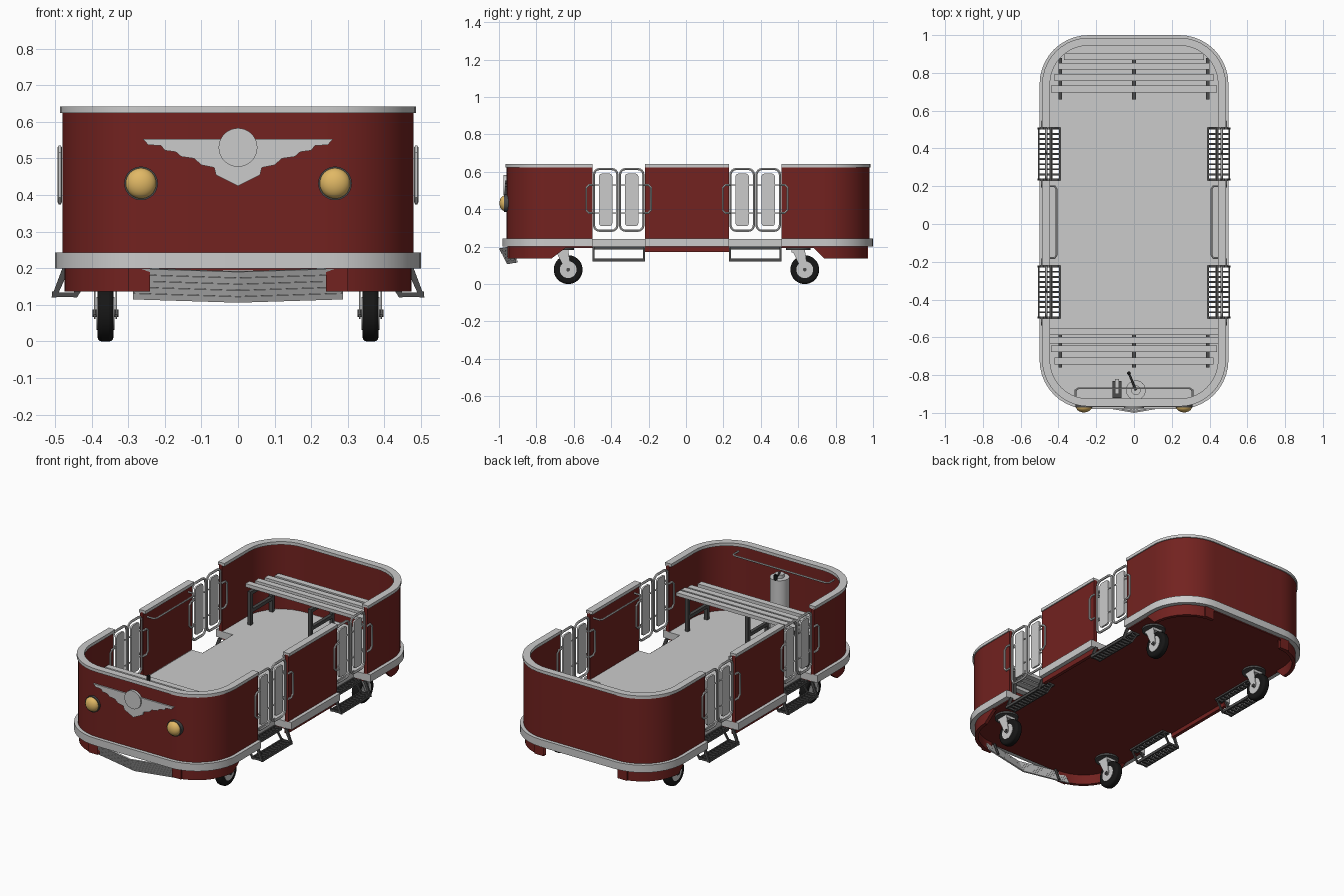
import bpy, bmesh
from math import sin, cos, pi, radians
from mathutils import Vector

if "Cube" in bpy.data.objects:
    bpy.data.objects.remove(bpy.data.objects["Cube"])


def material(name, rgb):
    m = bpy.data.materials.new(name)
    m.diffuse_color = (*rgb, 1)
    m.use_nodes = True
    m.node_tree.nodes["Principled BSDF"].inputs["Base Color"].default_value = m.diffuse_color
    return m


RED = material("red_paint", (0.17, 0.016, 0.014))
DARK = material("dark_steel", (0.07, 0.07, 0.07))
BLACK = material("rubber", (0.008, 0.008, 0.008))
AMBER = material("amber_glass", (0.75, 0.48, 0.13))


def finish(ob, mat, smooth=True):
    if mat:
        ob.data.materials.clear()
        ob.data.materials.append(mat)
    if smooth:
        bpy.ops.object.select_all(action='DESELECT')
        ob.select_set(True)
        bpy.context.view_layer.objects.active = ob
        bpy.ops.object.shade_smooth_by_angle(angle=radians(35))
    return ob


def mesh(name, verts, faces, mat=None, smooth=False):
    me = bpy.data.meshes.new(name)
    me.from_pydata(verts, [], faces)
    bm = bmesh.new()
    bm.from_mesh(me)
    bmesh.ops.recalc_face_normals(bm, faces=bm.faces)
    bm.to_mesh(me)
    bm.free()
    ob = bpy.data.objects.new(name, me)
    bpy.context.collection.objects.link(ob)
    return finish(ob, mat, smooth)


def prism(name, pts, a, b, axis='Z', mat=None):
    put = {'Z': lambda u, v, w: (u, v, w), 'Y': lambda u, v, w: (u, w, v), 'X': lambda u, v, w: (w, u, v)}[axis]
    n = len(pts)
    verts = [put(u, v, w) for w in (a, b) for u, v in pts]
    faces = [list(range(n)), list(range(n, 2 * n))]
    faces += [(i, (i + 1) % n, n + (i + 1) % n, n + i) for i in range(n)]
    return mesh(name, verts, faces, mat)


def box(name, x, y, z, mat=None):
    return prism(name, [(x[0], y[0]), (x[1], y[0]), (x[1], y[1]), (x[0], y[1])], z[0], z[1], 'Z', mat)


def sweep(name, outer, inner, z0, z1, mat=None):
    n = len(outer)
    lows = z0 if isinstance(z0, list) else [z0] * n
    verts, faces = [], [(0, 1, 2, 3), tuple(4 * n - 4 + k for k in range(4))]
    for (ox, oy), (ix, iy), lo in zip(outer, inner, lows):
        verts += [(ox, oy, lo), (ix, iy, lo), (ix, iy, z1), (ox, oy, z1)]
    for i in range(n - 1):
        for k in range(4):
            faces.append((4 * i + k, 4 * i + (k + 1) % 4, 4 * i + 4 + (k + 1) % 4, 4 * i + 4 + k))
    return mesh(name, verts, faces, mat, True)


def tube(name, pts, r, cyclic=False, mat=None):
    cu = bpy.data.curves.new(name, 'CURVE')
    cu.dimensions = '3D'
    cu.bevel_depth, cu.bevel_resolution, cu.use_fill_caps = r, 1, True
    sp = cu.splines.new('POLY')
    sp.points.add(len(pts) - 1)
    for p, co in zip(sp.points, pts):
        p.co = (*co, 1)
    sp.use_cyclic_u = cyclic
    ob = bpy.data.objects.new(name, cu)
    bpy.context.collection.objects.link(ob)
    bpy.ops.object.select_all(action='DESELECT')
    ob.select_set(True)
    bpy.context.view_layer.objects.active = ob
    bpy.ops.object.convert(target='MESH')
    return finish(bpy.context.object, mat)


def cylinder(name, a, b, r, mat=None, n=32):
    a, b = Vector(a), Vector(b)
    bpy.ops.mesh.primitive_cylinder_add(vertices=n, radius=r, depth=(b - a).length, location=(a + b) / 2,
                                        rotation=(b - a).to_track_quat('Z', 'Y').to_euler())
    bpy.context.object.name = name
    return finish(bpy.context.object, mat)


def round_rect(u0, u1, v0, v1, r, n=4):
    out = []
    for cu, cv, q in ((u1 - r, v1 - r, 0), (u0 + r, v1 - r, 1), (u0 + r, v0 + r, 2), (u1 - r, v0 + r, 3)):
        out += [(cu + r * cos((q + i / n) * pi / 2), cv + r * sin((q + i / n) * pi / 2)) for i in range(n + 1)]
    return out


# plan outline: corner arc of one end, inset by d
R, HX, YE = 0.24, 0.48, {-1: 0.96, 1: 0.98}


def corner(end, d):
    return [(HX - R + (R - d) * cos(a), end * (YE[end] - R + (R - d) * sin(a)))
            for a in (i * pi / 20 for i in range(11))]


def u_path(end, d):
    half = [(HX - d, -0.5 if end < 0 else 0.51)] + corner(end, d)
    return half + [(-x, y) for x, y in reversed(half)]


# body shell, belt and top rail
for part, do, di, z0, z1, mat in (("wall", 0, 0.02, 0.24, 0.63, RED), ("belt", -0.02, 0.02, 0.2, 0.243, None),
                                  ("top_rail", -0.006, 0.035, 0.624, 0.642, None)):
    for end, tag in ((-1, "front"), (1, "rear")):
        sweep(f"{tag}_{part}", u_path(end, do), u_path(end, di), z0, z1, mat)
    for s in (-1, 1):
        box(f"side_{part}", sorted((s * (HX - do), s * (HX - di))), (-0.22, 0.23), (z0, z1), mat)

# floor with door notches and red underside
front, rear = u_path(-1, 0.01), u_path(1, 0.01)
left = [(-0.39, -0.5), (-0.39, -0.22), (-0.47, -0.22), (-0.47, 0.23), (-0.39, 0.23), (-0.39, 0.51)]
outline = front + left + rear[::-1] + [(-x, y) for x, y in left[::-1]]
prism("floor", outline, 0.2, 0.24)
prism("underside", outline, 0.194, 0.2, 'Z', RED)

# lower skirts
for s in (-1, 1):
    box("side_skirt", sorted((s * 0.455, s * 0.475)), (-0.22, 0.23), (0.17, 0.2), RED)
    for end, flat, tip in ((-1, 0.72, 0.64), (1, 0.81, 0.68)):
        rings = []
        for d in (0.006, 0.026):
            p = [(0.3, end * (YE[end] - d))] + corner(end, d)[::-1]
            if flat < YE[end] - R:
                p.append((HX - d, end * flat))
            p.append((HX - d, end * tip))
            rings.append([(s * x, y) for x, y in p])
        sweep("corner_skirt", *rings, [0.136] * (len(rings[0]) - 1) + [0.196], 0.2, RED)

# doors, door rails and steps
for s in (-1, 1):
    for y0, y1 in ((-0.5, -0.22), (0.23, 0.51)):
        m = (y0 + y1) / 2
        for a, b in ((y0 + 0.008, m - 0.007), (m + 0.007, y1 - 0.008)):
            tube("door_frame", [(s * 0.465, y, z) for y, z in round_rect(a, b, 0.285, 0.615, 0.03)], 0.007, True)
            prism("door_panel", round_rect(a + 0.027, b - 0.027, 0.31, 0.59, 0.015),
                  s * 0.46, s * 0.47, 'X')
            for z in (0.38, 0.53):
                for ya, yb in ((a, a + 0.03), (b - 0.03, b)):
                    tube("door_stay", [(s * 0.465, ya, z), (s * 0.465, yb, z)], 0.004)
        for x in (0.452, 0.487):
            for e, dy in ((y0, -1), (y1, 1)):
                tube("door_bracket", [(s * x, e - dy * 0.01, 0.53), (s * x, e + dy * 0.018, 0.53),
                                      (s * x, e + dy * 0.033, 0.515), (s * x, e + dy * 0.033, 0.395),
                                      (s * x, e + dy * 0.018, 0.38), (s * x, e - dy * 0.01, 0.38)], 0.006)
        for xa, xb, z in ((0.39, 0.44, 0.192), (0.44, 0.508, 0.128)):
            for x in (xa + 0.004, xb - 0.004):
                box("step_rail", (s * x - 0.004, s * x + 0.004), (y0, y1), (z - 0.008, z + 0.008), DARK)
            for i in range(11):
                y = y0 + 0.006 + i * (y1 - y0 - 0.012) / 10
                box("step_slat", sorted((s * xa, s * xb)), (y - 0.005, y + 0.005), (z - 0.006, z + 0.006), DARK)
        for y in (y0, y1 - 0.01):
            prism("step_bracket", [(s * x, z) for x, z in ((0.46, 0.2), (0.48, 0.2), (0.51, 0.12), (0.496, 0.12))],
                  y, y + 0.01, 'Y', DARK)
            prism("step_inner_bracket", [(s * x, z) for x, z in ((0.39, 0.2), (0.40, 0.2), (0.45, 0.12), (0.44, 0.12))],
                  y, y + 0.01, 'Y', DARK)

# benches
for slats, legs in ((((-0.57, 0.45), (-0.615, 0.45), (-0.66, 0.44), (-0.725, 0.42)), (-0.56, -0.76)),
                    (((0.885, 0.37), (0.835, 0.4), (0.775, 0.42), (0.715, 0.44)), (0.66, 0.88))):
    lo, hi = sorted(legs)
    for y, h in slats:
        box("bench_slat", (-h, h), (y - 0.018, y + 0.018), (0.435, 0.455))
    for x in (-0.39, 0, 0.39):
        for y in (lo + 0.01, hi - 0.01):
            box("bench_leg", (x - 0.01, x + 0.01), (y - 0.01, y + 0.01), (0.24, 0.435), DARK)
        for z in (0.425, 0.32):
            box("bench_crossbar", (x - 0.01, x + 0.01), (lo, hi), (z - 0.01, z + 0.01), DARK)

# inside grab rails
for s in (-1, 1):
    tube("side_grab_rail", [(s * x, y, 0.59) for x, y in round_rect(0.41, 0.46, -0.18, 0.2, 0.02)][5:] and
         [(s * 0.46, -0.18, 0.59), (s * 0.42, -0.18, 0.59), (s * 0.41, -0.165, 0.59),
          (s * 0.41, 0.185, 0.59), (s * 0.42, 0.2, 0.59), (s * 0.46, 0.2, 0.59)], 0.005)
tube("front_grab_rail", [(-0.31, -0.93, 0.59), (-0.31, -0.88, 0.59), (-0.295, -0.87, 0.59),
                         (0.295, -0.87, 0.59), (0.31, -0.88, 0.59), (0.31, -0.93, 0.59)], 0.005)

# driver controls
cylinder("controller", (0.01, -0.88, 0.24), (0.01, -0.88, 0.54), 0.052)
cylinder("controller_cap", (0.01, -0.88, 0.54), (0.01, -0.88, 0.56), 0.025)
tube("control_lever", [(0.01, -0.88, 0.565), (-0.025, -0.795, 0.57)], 0.006, False, DARK)
cylinder("lever_knob", (-0.027, -0.79, 0.565), (-0.027, -0.79, 0.595), 0.01, BLACK, 12)
box("pedal_box", (-0.115, -0.065), (-0.92, -0.83), (0.24, 0.27), DARK)
box("pedal", (-0.1, -0.08), (-0.9, -0.82), (0.27, 0.285))

# headlights
for s in (-1, 1):
    cylinder("headlight_rim", (s * 0.265, -0.945, 0.432), (s * 0.265, -0.972, 0.432), 0.046, DARK)
    bpy.ops.mesh.primitive_uv_sphere_add(segments=32, ring_count=16, radius=0.042, location=(s * 0.265, -0.968, 0.432))
    bpy.context.object.scale.y = 0.7
    bpy.context.object.name = "headlight_lens"
    finish(bpy.context.object, AMBER)

# plain winged trim with disc
wing = [(0.06, 0.455), (0.065, 0.475), (0.1, 0.482), (0.12, 0.5), (0.155, 0.505), (0.17, 0.518),
        (0.2, 0.522), (0.21, 0.535), (0.245, 0.537), (0.26, 0.553)]
prism("wing_trim", [(0, 0.425)] + wing + [(-x, z) for x, z in wing[::-1]], -0.968, -0.955, 'Y')
cylinder("trim_disc", (0, -0.955, 0.53), (0, -0.975, 0.53), 0.053)

# front V-shaped slatted guard
for i in range(5):
    z, y = 0.188 - i * 0.017, -0.995 + i * 0.009
    path = [(-0.287, y + 0.05, z + 0.003), (0, y, z - 0.006), (0.287, y + 0.05, z + 0.003)]
    verts = [(px, py + dy, pz + dz) for px, py, pz in path
             for dy, dz in ((-0.005, 0.008), (0.003, -0.008), (0.011, -0.006), (0.003, 0.01))]
    faces = [(0, 1, 2, 3), (8, 9, 10, 11)]
    faces += [(4 * j + k, 4 * j + (k + 1) % 4, 4 * j + 4 + (k + 1) % 4, 4 * j + 4 + k) for j in (0, 1) for k in range(4)]
    mesh("guard_slat", verts, faces)
for x in (-0.22, 0.22):
    tube("guard_support", [(x, -0.94, 0.2), (x, -0.905, 0.115)], 0.007, False, DARK)

# caster wheels
for s in (-1, 1):
    for y in (-0.63, 0.635):
        x = s * 0.362
        tyre = cylinder("tyre", (x - 0.022, y, 0.077), (x + 0.022, y, 0.077), 0.077, BLACK, 40)
        bev = tyre.modifiers.new("round_edge", 'BEVEL')
        bev.width, bev.segments = 0.012, 3
        cylinder("hub", (x - 0.024, y, 0.077), (x + 0.024, y, 0.077), 0.045)
        cylinder("axle", (x - 0.036, y, 0.077), (x + 0.036, y, 0.077), 0.01, DARK, 12)
        for o in (-0.031, 0.027):
            prism("fork", [(y - 0.07, 0.185), (y, 0.185), (y + 0.016, 0.075), (y, 0.062), (y - 0.016, 0.075)],
                  x + o, x + o + 0.004, 'X')
        box("fork_crown", (x - 0.031, x + 0.031), (y - 0.07, y), (0.168, 0.185))
        cylinder("swivel_plate", (x, y - 0.035, 0.183), (x, y - 0.035, 0.196), 0.065, DARK)
